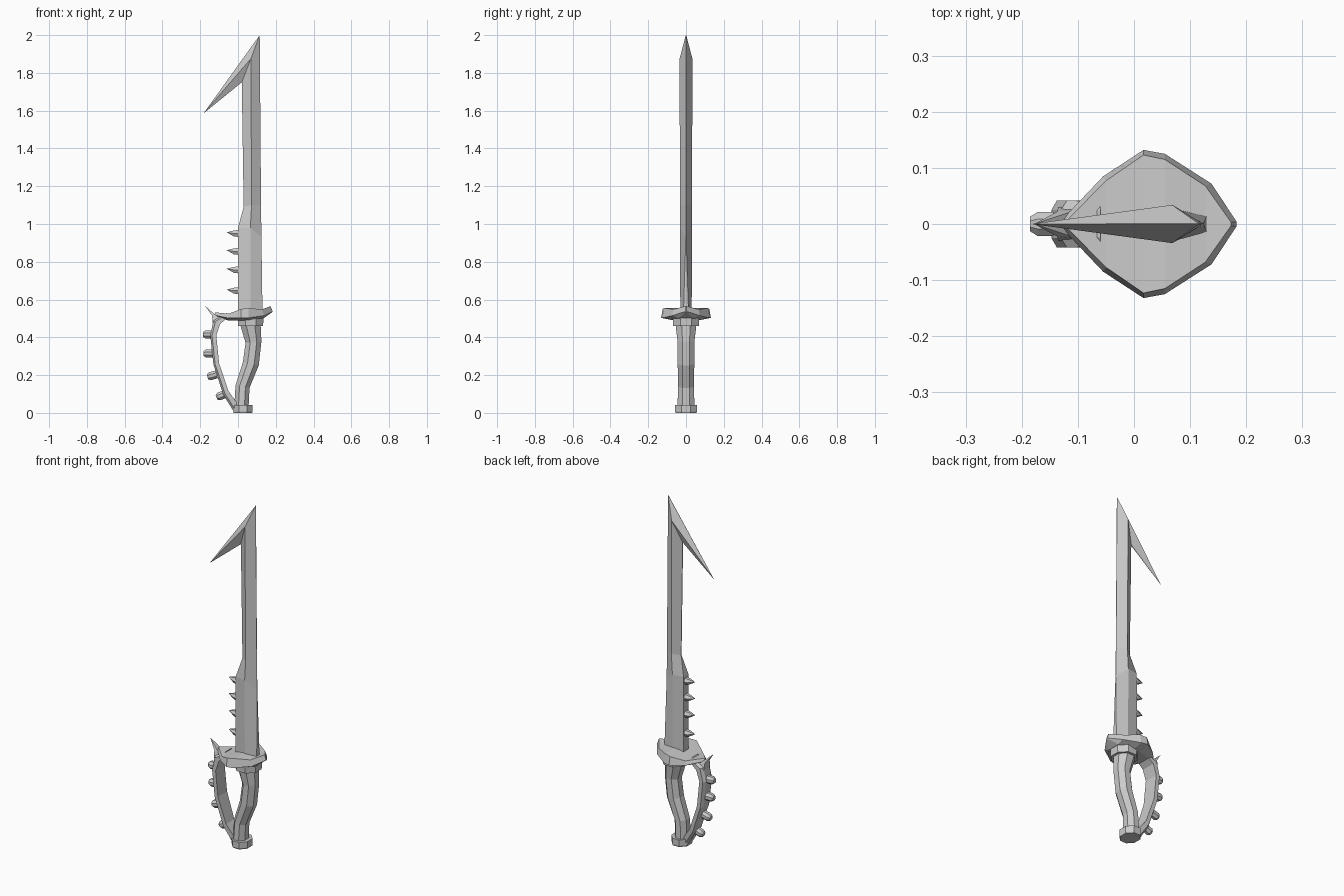
import bpy, bmesh, math

if "Cube" in bpy.data.objects:
    bpy.data.objects.remove(bpy.data.objects["Cube"])


def loft(name, rings, tip=None):
    """Skin a list of equal-length vertex rings, with flat ends or a pointed end."""
    bm = bmesh.new()
    vs = [[bm.verts.new(p) for p in ring] for ring in rings]
    n = len(rings[0])
    for a, b in zip(vs, vs[1:]):
        for i in range(n):
            j = (i + 1) % n
            bm.faces.new((a[i], a[j], b[j], b[i]))
    bm.faces.new(vs[0][::-1])
    if tip:
        t = bm.verts.new(tip)
        for i in range(n):
            bm.faces.new((vs[-1][i], vs[-1][(i + 1) % n], t))
    else:
        bm.faces.new(vs[-1])
    bmesh.ops.recalc_face_normals(bm, faces=bm.faces)
    me = bpy.data.meshes.new(name)
    bm.to_mesh(me)
    bm.free()
    ob = bpy.data.objects.new(name, me)
    bpy.context.collection.objects.link(ob)
    return ob


def octagon(x, z, rx, ry, tilt=0):
    """Horizontal eight-sided ring; tilt leans it along x."""
    pts = []
    for i in range(8):
        a = math.pi / 8 + i * math.pi / 4
        c, s = math.cos(a) / math.cos(math.pi / 8), math.sin(a) / math.cos(math.pi / 8)
        pts.append((x + rx * c, ry * s, z + tilt * rx * c))
    return pts


def blade_ring(back, ridge, edge):
    """Six-sided blade section; each argument is (x, half thickness, z)."""
    right = [(x, y, z) for x, y, z in (back, ridge, edge)]
    return right + [(x, -y, z) for x, y, z in reversed(right)]


# Blade with slanted top, ending in the backward hook
loft("hooked_blade", [
    blade_ring((0, .024, .51), (.065, .03, .51), (.13, .014, .51)),
    blade_ring((0, .022, .98), (.065, .032, .98), (.124, .001, .93)),
    blade_ring((.03, .002, 1.09), (.072, .032, 1.1), (.122, .001, 1.1)),
    blade_ring((.02, .002, 1.75), (.068, .034, 1.875), (.115, .001, 2.0)),
], tip=(-.183, 0, 1.585))

# Spikes along the back of the blade
for i, z in enumerate((.95, .855, .757, .647)):
    rings = []
    for x, r, dz in ((.01, .022, 0), (-.022, .018, 0)):
        rings.append([(x, r * math.cos(k * math.pi / 3), z + dz + r * math.sin(k * math.pi / 3))
                      for k in range(6)])
    loft(f"blade_spike_{i + 1}", rings, tip=(-.06, 0, z + .006))

# Hand guard: strips across y following (x, half width, bottom z, top x, top half width, top z)
sections = [(-.128, .008, .518, -.12, .006, .532), (-.055, .085, .503, -.05, .077, .525),
            (.017, .132, .503, .017, .123, .55), (.055, .125, .503, .055, .115, .555),
            (.138, .072, .515, .127, .068, .548), (.183, .004, .537, .173, .003, .565)]
rings = []
for x, w, zb, tx, tw, zt in sections:
    keel = zb - (.013 if w > .05 else .002)
    rings.append([(x, w, zb), (tx, tw, zt), (tx, -tw, zt), (x, -w, zb),
                  (x, -w * .5, keel), (x, w * .5, keel)])
loft("hand_guard", rings)

# Collar, curved grip and pommel
loft("collar", [octagon(.067, .46, .066, .068), octagon(.067, .51, .068, .07)])
loft("grip", [octagon(x, z, rx, ry, t) for x, z, rx, ry, t in (
    (.018, .03, .038, .045, 0), (.024, .14, .037, .042, -.2), (.068, .26, .042, .044, -.2),
    (.082, .375, .042, .044, .1), (.066, .465, .054, .055, 0))])
loft("pommel", [octagon(.026, 0, .049, .055), octagon(.026, .008, .051, .058),
                octagon(.026, .042, .051, .058)])

# Knuckle guard: band of (outer x, z, inner x, z, half width), ending in an upturned point
band = [(-.02, .003, .0, .045, .03), (-.077, .095, -.05, .115, .038),
        (-.13, .255, -.1, .262, .042), (-.147, .41, -.115, .41, .042),
        (-.13, .49, -.095, .47, .042), (-.06, .53, -.06, .5, .04)]
rings = []
for xo, zo, xi, zi, w in band:
    xm, zm = xo * .7 + xi * .3, zo * .7 + zi * .3
    rings.append([(xo, .6 * w, zo), (xm, w, zm), (xi, w, zi),
                  (xi, -w, zi), (xm, -w, zm), (xo, -.6 * w, zo)])
loft("knuckle_guard", rings)
loft("knuckle_guard_point", [
    [(-.135, .03, .475), (-.07, .03, .5), (-.07, -.03, .5), (-.135, -.03, .475)],
    [(-.137, .022, .515), (-.112, .022, .512), (-.112, -.022, .512), (-.137, -.022, .515)],
], tip=(-.178, 0, .57))

# Studs on the knuckle guard, square to the band
for i, (x, z, ang) in enumerate(((-.14, .415, 0), (-.137, .315, .03),
                                 (-.118, .202, .25), (-.072, .098, .35))):
    rings = []
    for d, r in ((-.005, .023), (.032, .023), (.045, .014)):
        ring = []
        for k in range(8):
            a = math.pi / 8 + k * math.pi / 4
            u = r * math.sin(a)
            ring.append((x - d * math.cos(ang) - u * math.sin(ang), r * math.cos(a),
                         z - d * math.sin(ang) + u * math.cos(ang)))
        rings.append(ring)
    loft(f"knuckle_stud_{i + 1}", rings)
